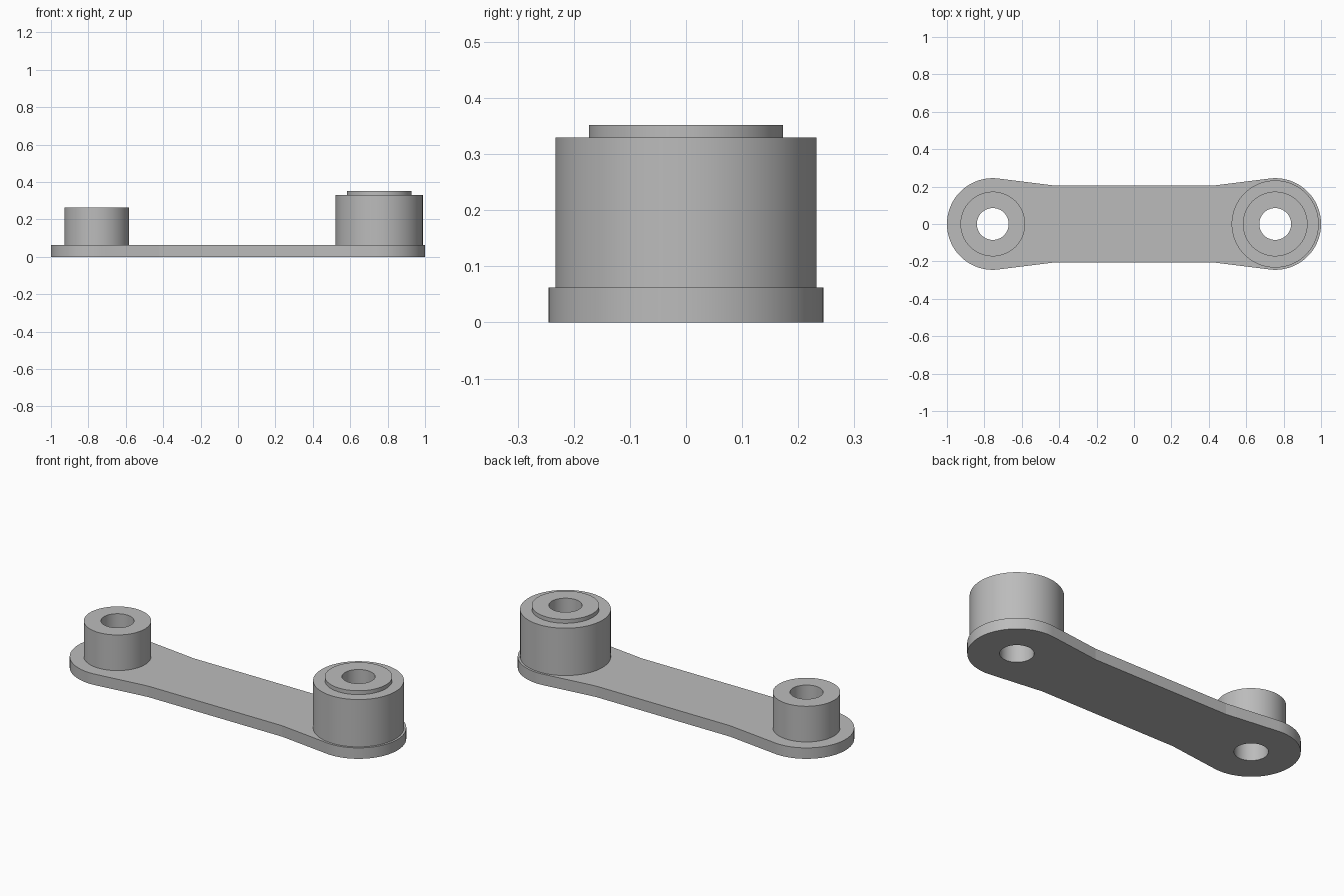
import bpy, bmesh
from math import pi, sin, cos, atan2, acos, hypot, radians
from mathutils import Matrix, Vector

cube = bpy.data.objects.get("Cube")
if cube:
    bpy.data.objects.remove(cube, do_unlink=True)

SEG = 96
PIVOT_X, END_R, BORE_R = 0.755, 0.245, 0.085
WAIST_X, WAIST_Y, PLATE_H = 0.42, 0.205, 0.062

grey = bpy.data.materials.new("plain_grey")
grey.use_nodes = True
grey.diffuse_color = (0.5, 0.5, 0.5, 1)
grey.node_tree.nodes["Principled BSDF"].inputs["Base Color"].default_value = (0.5, 0.5, 0.5, 1)


def finish(name, bm, x=0.0):
    bmesh.ops.recalc_face_normals(bm, faces=bm.faces)
    mesh = bpy.data.meshes.new(name)
    bm.to_mesh(mesh)
    bm.free()
    mesh.materials.append(grey)
    obj = bpy.data.objects.new(name, mesh)
    obj.location.x = x
    bpy.context.collection.objects.link(obj)
    bpy.ops.object.select_all(action='DESELECT')
    obj.select_set(True)
    bpy.context.view_layer.objects.active = obj
    bpy.ops.object.shade_smooth_by_angle(angle=radians(5))


def arc(cx, r, start, end, steps):
    return [(cx + r * cos(start + (end - start) * i / steps),
             r * sin(start + (end - start) * i / steps)) for i in range(steps + 1)]


def add_loop(bm, points):
    verts = [bm.verts.new((x, y, 0)) for x, y in points]
    return [bm.edges.new((v, verts[i - 1])) for i, v in enumerate(verts)]


def ring(name, x, profile):
    """Closed (radius, height) profile turned around the pivot axis."""
    bm = bmesh.new()
    verts = [bm.verts.new((r, 0, z)) for r, z in profile]
    edges = [bm.edges.new((v, verts[i - 1])) for i, v in enumerate(verts)]
    bmesh.ops.spin(bm, geom=verts + edges, cent=(0, 0, 0), axis=(0, 0, 1),
                   angle=2 * pi, steps=SEG, use_merge=True)
    bmesh.ops.remove_doubles(bm, verts=bm.verts, dist=1e-5)
    finish(name, bm, x)


# Link plate: round ends joined by tangents to a narrower waist, with two bores
dx = PIVOT_X - WAIST_X
tangent = pi - atan2(WAIST_Y, dx) - acos(END_R / hypot(dx, WAIST_Y))
right_end = [(WAIST_X, -WAIST_Y)] + arc(PIVOT_X, END_R, -tangent, tangent, 54) + [(WAIST_X, WAIST_Y)]
outline = right_end + [(-x, -y) for x, y in right_end]
bm = bmesh.new()
edges = add_loop(bm, outline)
for side in (-1, 1):
    edges += add_loop(bm, arc(side * PIVOT_X, BORE_R, 0, 2 * pi, SEG)[:-1])
bmesh.ops.triangle_fill(bm, edges=edges, use_beauty=True, use_dissolve=False, normal=(0, 0, 1))
top = bmesh.ops.extrude_face_region(bm, geom=bm.faces[:])["geom"]
bmesh.ops.translate(bm, vec=(0, 0, PLATE_H),
                    verts=[g for g in top if isinstance(g, bmesh.types.BMVert)])
finish("link_plate", bm)

# Small boss on one end, tall stepped boss on the other
ring("small_boss", -PIVOT_X,
     [(BORE_R, PLATE_H), (0.173, PLATE_H), (0.173, 0.264), (BORE_R, 0.264)])
ring("tall_boss", PIVOT_X,
     [(BORE_R, PLATE_H), (0.233, PLATE_H), (0.233, 0.33),
      (0.173, 0.33), (0.173, 0.352), (BORE_R, 0.352)])
